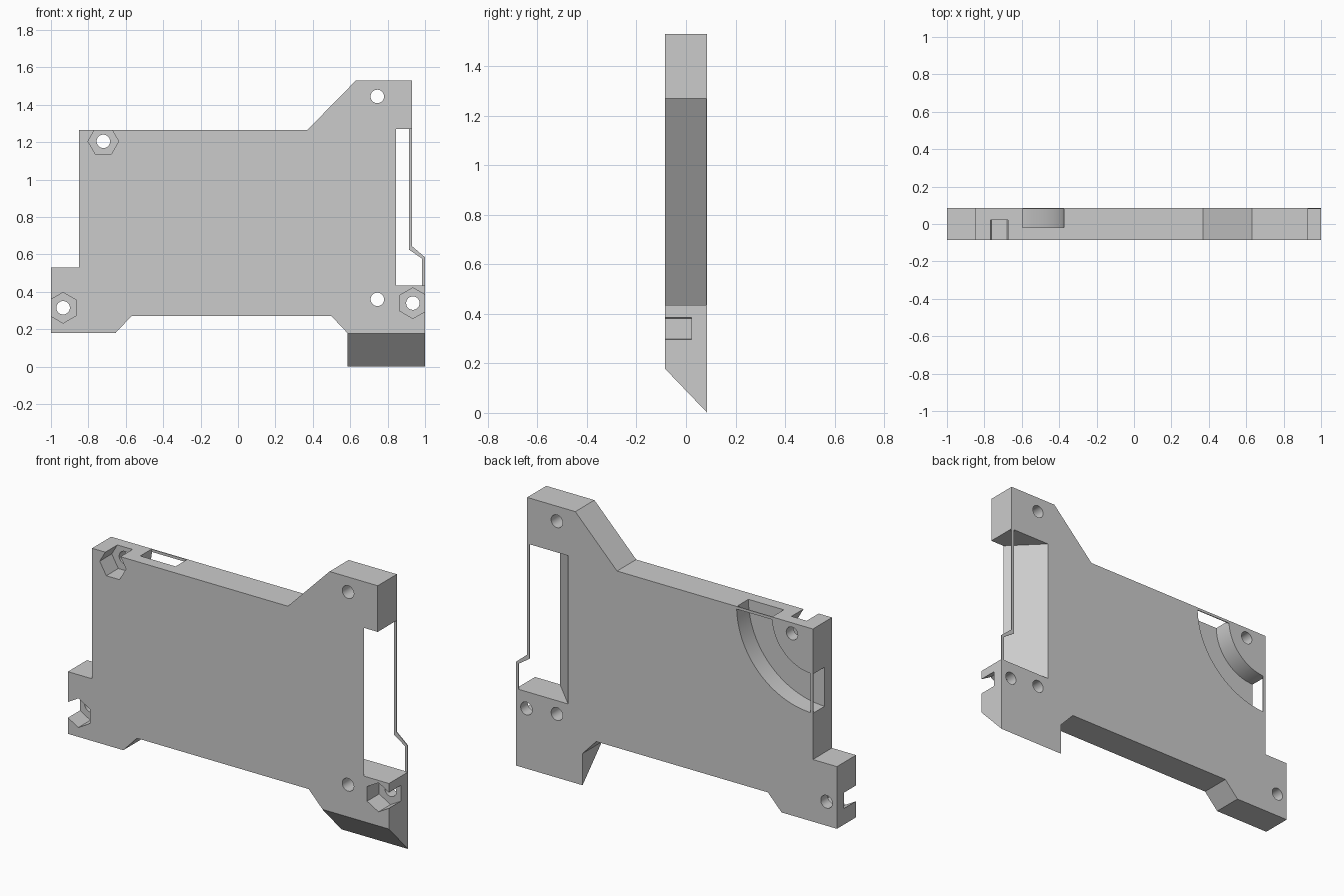
import bpy, bmesh
from math import cos, sin, pi

old = bpy.data.objects.get("Cube")
if old:
    bpy.data.objects.remove(old, do_unlink=True)

grey = bpy.data.materials.new("light grey")
grey.use_nodes = True
COLOUR = (0.6, 0.6, 0.6, 1)
grey.diffuse_color = COLOUR
grey.node_tree.nodes["Principled BSDF"].inputs["Base Color"].default_value = COLOUR

FRONT, BACK = -0.085, 0.085


def prism(name, points, start, end, axis="y"):
    """Extrude a profile: (x, z) along y, (x, y) along z, or (y, z) along x."""
    place = {"y": lambda a, b, t: (a, t, b),
             "z": lambda a, b, t: (a, b, t),
             "x": lambda a, b, t: (t, a, b)}[axis]
    bm = bmesh.new()
    face = bm.faces.new([bm.verts.new(place(a, b, start)) for a, b in points])
    top = bmesh.ops.extrude_face_region(bm, geom=[face])["geom"]
    step = place(0, 0, end - start)
    bmesh.ops.translate(bm, vec=step, verts=[v for v in top if isinstance(v, bmesh.types.BMVert)])
    bmesh.ops.recalc_face_normals(bm, faces=bm.faces)
    mesh = bpy.data.meshes.new(name)
    bm.to_mesh(mesh)
    bm.free()
    mesh.materials.append(grey)
    obj = bpy.data.objects.new(name, mesh)
    bpy.context.collection.objects.link(obj)
    return obj


def ring(x, z, radius, sides, turn=0.0):
    return [(x + radius * cos(turn + 2 * pi * i / sides),
             z + radius * sin(turn + 2 * pi * i / sides)) for i in range(sides)]


def cut(target, cutter):
    cutter.hide_render = True
    mod = target.modifiers.new("cut", "BOOLEAN")
    mod.operation = "DIFFERENCE"
    mod.solver = "EXACT"
    mod.object = cutter
    bpy.context.view_layer.objects.active = target
    bpy.ops.object.modifier_apply(modifier=mod.name)
    bpy.data.objects.remove(cutter, do_unlink=True)


# Main plate
outline = [(-1, 0.18), (-0.655, 0.18), (-0.57, 0.27), (0.5, 0.27), (0.585, 0.18),
           (0.585, 0), (1, 0), (1, 0.585), (0.93, 0.645), (0.93, 1.53),
           (0.63, 1.53), (0.37, 1.265), (-0.85, 1.265), (-0.85, 0.53), (-1, 0.53)]
body = prism("housing_plate", outline, FRONT, BACK)

# Sloped underside of the foot
cut(body, prism("foot_cutter", [(-0.185, 0.283), (0.185, -0.103), (-0.185, -0.103)], 0.55, 1.1, "x"))

# Window with a slanted inner wall, open to the side
window = [(0.945, -0.185), (0.575, 0.185), (1.2, 0.185), (1.2, -0.185)]
cut(body, prism("window_cutter", window, 0.435, 1.27, "z"))

# Screw holes, some with hexagonal nut pockets in the front
for x, z, turn in [(0.745, 1.445, None), (0.745, 0.36, None),
                   (-0.72, 1.205, 0), (-0.935, 0.315, pi / 6), (0.935, 0.34, pi / 6)]:
    cut(body, prism("hole_cutter", ring(x, z, 0.036, 32), -0.2, 0.2))
    if turn is not None:
        cut(body, prism("nut_cutter", ring(x, z, 0.082, 6, turn), -0.2, 0.022))

# Curved groove in the back around the upper corner
CX, CZ, INNER, OUTER, STEPS = -0.85, 1.265, 0.255, 0.475, 32
angles = [-pi / 2 + pi / 2 * i / STEPS for i in range(STEPS + 1)]


def arc(radius):
    return [(CX + radius * cos(a), CZ + radius * sin(a)) for a in angles]


outer = [(CX - 0.1, CZ - OUTER)] + arc(OUTER) + [(CX + OUTER, CZ + 0.1)]
inner = [(CX - 0.1, CZ - INNER)] + arc(INNER) + [(CX + INNER, CZ + 0.1)]
cut(body, prism("groove_cutter", outer + inner[::-1], -0.02, 0.2))

# Thin strips bridging the openings at the back
W, SHEET = 0.015, 0.005
prism("window_strip", [(0.93 - W, 1.27), (0.93, 1.27), (0.93, 0.645), (1, 0.585), (1, 0.435),
                       (1 - W, 0.435), (1 - W, 0.578), (0.93 - W, 0.625)], BACK - SHEET, BACK)
prism("groove_top_strip", [(CX + INNER, CZ - W), (CX + OUTER, CZ - W),
                           (CX + OUTER, CZ), (CX + INNER, CZ)], BACK - SHEET, BACK)
prism("groove_side_strip", [(CX, CZ - OUTER), (CX + W, CZ - OUTER),
                            (CX + W, CZ - INNER), (CX, CZ - INNER)], BACK - SHEET, BACK)

# Smooth the round walls, keep the edges sharp
bpy.ops.object.select_all(action="DESELECT")
body.select_set(True)
bpy.context.view_layer.objects.active = body
bpy.ops.object.shade_smooth_by_angle(angle=pi / 9)
